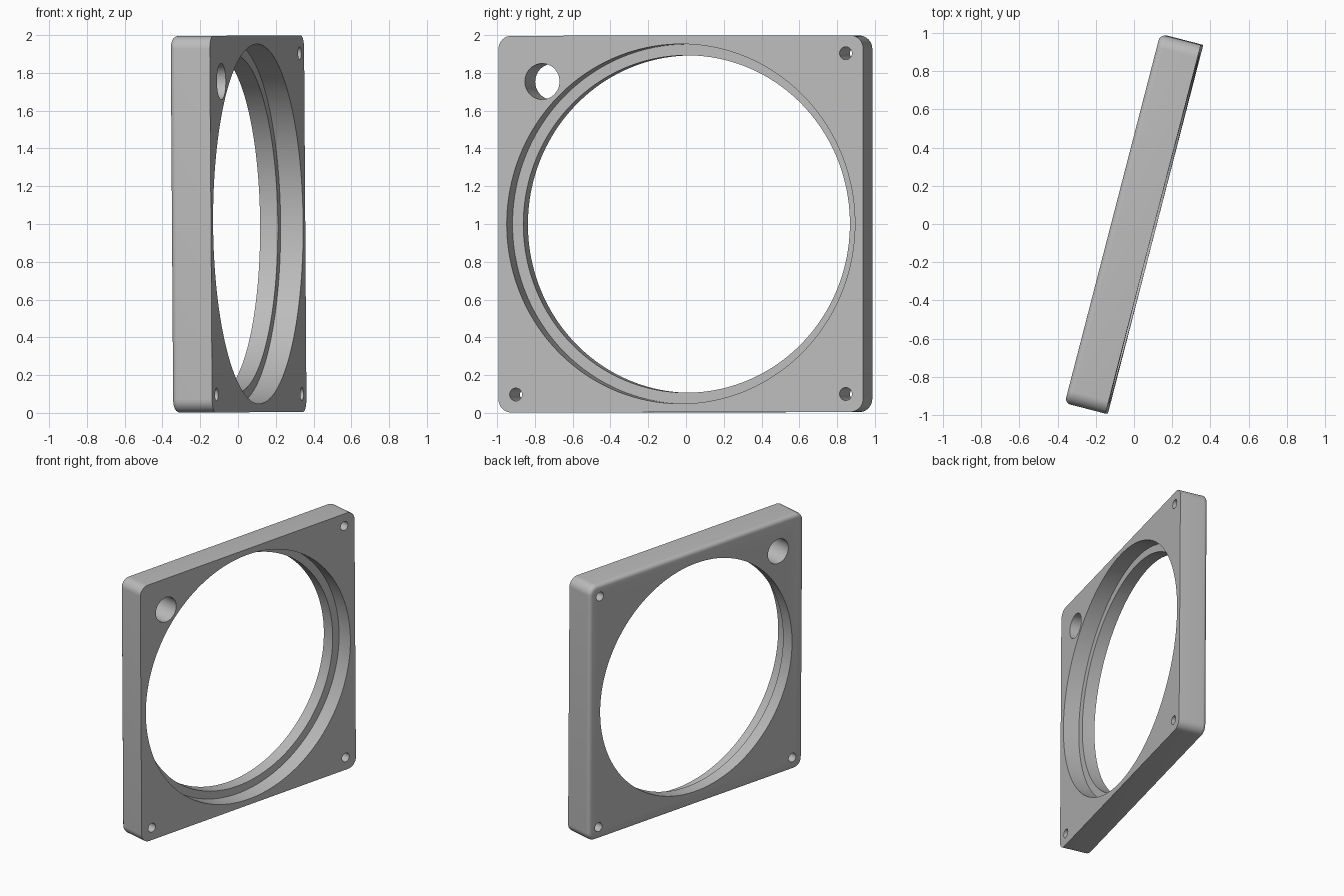
import bpy, bmesh, math
from mathutils import Matrix

cube = bpy.data.objects.get("Cube")
if cube:
    bpy.data.objects.remove(cube, do_unlink=True)

SIDE, THICK = 1.994, 0.22
CORNER_R, FILLET_R = 0.07, 0.03
BORE_R, RECESS_R, RECESS_DEPTH = 0.893, 0.952, 0.123

grey = bpy.data.materials.new("metal grey")
grey.use_nodes = True
colour = (0.5, 0.5, 0.5, 1)
grey.diffuse_color = colour
grey.node_tree.nodes["Principled BSDF"].inputs["Base Color"].default_value = colour


def make_object(name, bm):
    mesh = bpy.data.meshes.new(name)
    bm.to_mesh(mesh)
    bm.free()
    mesh.materials.append(grey)
    obj = bpy.data.objects.new(name, mesh)
    bpy.context.collection.objects.link(obj)
    return obj


def bevel(bm, edges, radius, segments):
    bmesh.ops.bevel(bm, geom=edges, offset=radius, offset_type='OFFSET',
                    segments=segments, profile=0.5, affect='EDGES')


def cutter(name, x, y, radius, z_low, z_high, sides):
    bm = bmesh.new()
    bmesh.ops.create_cone(bm, cap_ends=True, segments=sides,
                          radius1=radius, radius2=radius, depth=z_high - z_low,
                          matrix=Matrix.Translation((x, y, (z_low + z_high) / 2)))
    obj = make_object(name, bm)
    obj.hide_render = True
    return obj


# Plate lying flat: rounded corners, then a soft fillet round the rear face
bm = bmesh.new()
bmesh.ops.create_cube(bm, size=1, matrix=Matrix.Diagonal((SIDE, SIDE, THICK, 1)))
upright = [e for e in bm.edges if abs(e.verts[0].co.z - e.verts[1].co.z) > THICK / 2]
bevel(bm, upright, CORNER_R, 10)
rear = [e for e in bm.edges if all(v.co.z < 0 for v in e.verts)]
bevel(bm, rear, FILLET_R, 6)
plate = make_object("frame_plate", bm)

# Bore, stepped recess, cable hole and three screw holes
half = THICK / 2
cutters = [
    cutter("bore_cutter", 0, 0, BORE_R, -THICK, THICK, 160),
    cutter("recess_cutter", 0, 0, RECESS_R, half - RECESS_DEPTH, THICK, 160),
    cutter("cable_hole_cutter", -0.758, 0.755, 0.095, -THICK, THICK, 48),
]
for sx, sy in ((1, 1), (1, -1), (-1, -1)):
    cutters.append(cutter("screw_hole_cutter", 0.902 * sx, 0.902 * sy,
                          0.034, -THICK, THICK, 32))

for c in cutters:
    mod = plate.modifiers.new(c.name, 'BOOLEAN')
    mod.operation = 'DIFFERENCE'
    mod.solver = 'EXACT'
    mod.object = c

# Bake the cuts and drop the cutters
bpy.context.view_layer.update()
evaluated = plate.evaluated_get(bpy.context.evaluated_depsgraph_get())
cut_mesh = bpy.data.meshes.new_from_object(evaluated)
plate.modifiers.clear()
plate.data = cut_mesh
cut_mesh.materials.clear()
cut_mesh.materials.append(grey)
for c in cutters:
    bpy.data.objects.remove(c, do_unlink=True)

# Stand the plate up, turn it and lean it slightly
stand = Matrix(((0, 0, 1, 0), (1, 0, 0, 0), (0, 1, 0, 0), (0, 0, 0, 1)))
turn = Matrix.Rotation(math.radians(-14.5), 4, 'Z')
lean = Matrix.Rotation(math.radians(-0.38), 4, 'Y')
cut_mesh.transform(Matrix.Translation((0, 0, 1)) @ lean @ turn @ stand)

for obj in bpy.context.selected_objects:
    obj.select_set(False)
plate.select_set(True)
bpy.context.view_layer.objects.active = plate
bpy.ops.object.shade_smooth_by_angle(angle=math.radians(30))
